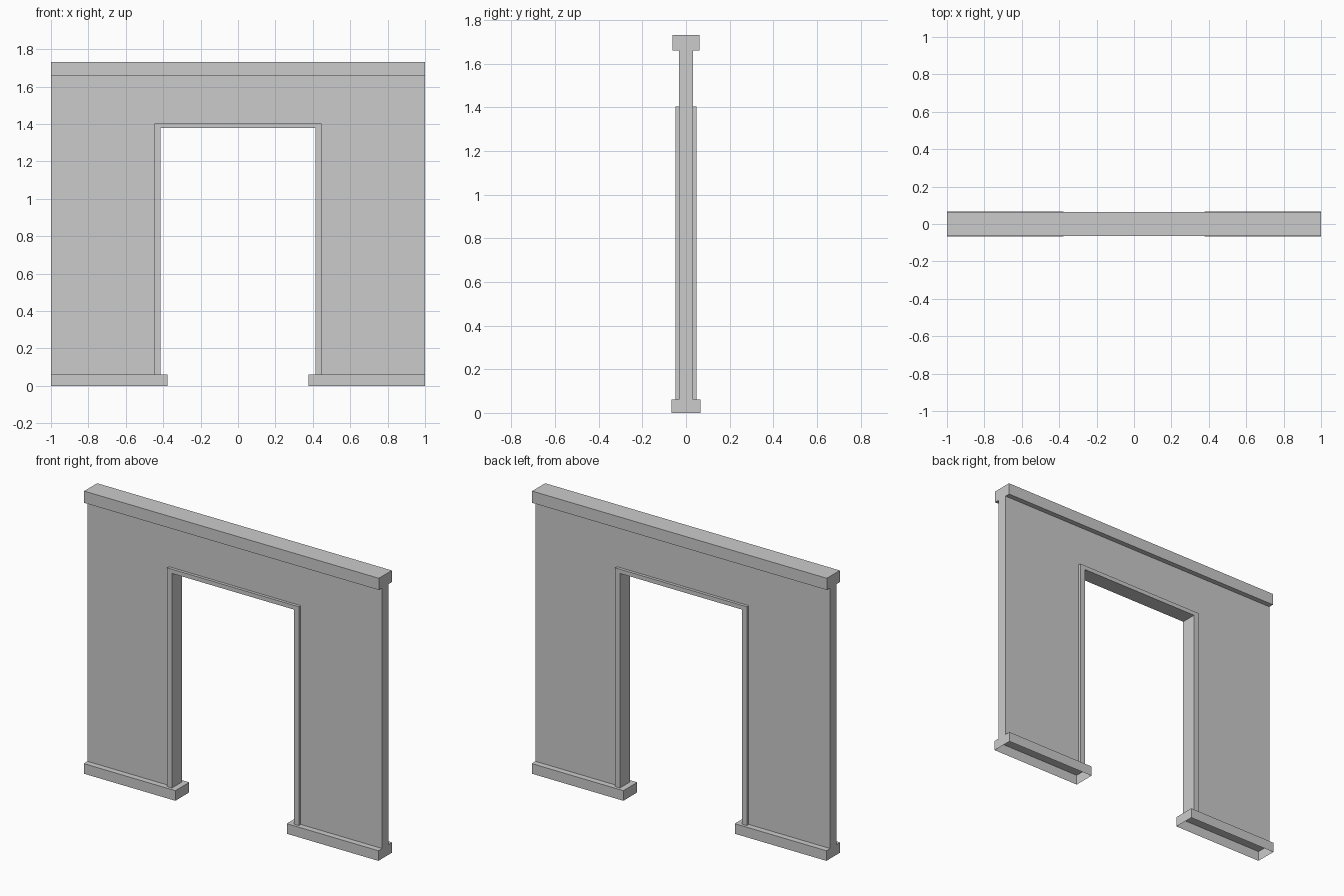
import bpy, bmesh

if "Cube" in bpy.data.objects:
    bpy.data.objects.remove(bpy.data.objects["Cube"])


def prism(name, profile, depth):
    """Extrude an x-z outline symmetrically along y."""
    bm = bmesh.new()
    face = bm.faces.new([bm.verts.new((x, -depth, z)) for x, z in profile])
    result = bmesh.ops.extrude_face_region(bm, geom=[face])
    moved = [v for v in result["geom"] if isinstance(v, bmesh.types.BMVert)]
    bmesh.ops.translate(bm, verts=moved, vec=(0, 2 * depth, 0))
    bmesh.ops.recalc_face_normals(bm, faces=bm.faces)
    return finish(name, bm)


def box(name, x0, x1, depth, z0, z1, open_bottom=False):
    bm = bmesh.new()
    bmesh.ops.create_cube(bm, size=1)
    for v in bm.verts:
        v.co.x = x0 if v.co.x < 0 else x1
        v.co.y *= 2 * depth
        v.co.z = z0 if v.co.z < 0 else z1
    bm.normal_update()
    if open_bottom:
        under = [f for f in bm.faces if f.normal.z < -0.9]
        bmesh.ops.delete(bm, geom=under, context="FACES")
    return finish(name, bm)


def finish(name, bm):
    mesh = bpy.data.meshes.new(name)
    bm.to_mesh(mesh)
    bm.free()
    obj = bpy.data.objects.new(name, mesh)
    bpy.context.collection.objects.link(obj)
    return obj


def arch(outer_x, outer_z, inner_x, inner_z, bottom):
    """Outline of an upside-down U."""
    return [(-outer_x, bottom), (-outer_x, outer_z), (outer_x, outer_z),
            (outer_x, bottom), (inner_x, bottom), (inner_x, inner_z),
            (-inner_x, inner_z), (-inner_x, bottom)]


BASE_TOP = 0.062

# Wall panel with doorway, and the trim lining the doorway
prism("wall", arch(1.0, 1.66, 0.447, 1.404, BASE_TOP), 0.031)
prism("door_frame", arch(0.447, 1.404, 0.414, 1.378, BASE_TOP), 0.049)

# Cap rail along the top
box("top_rail", -1.0, 1.0, 0.063, 1.66, 1.732)

# Skirting blocks, hollow underneath
box("left_skirting", -1.0, -0.378, 0.067, 0, BASE_TOP, open_bottom=True)
box("right_skirting", 0.378, 1.0, 0.067, 0, BASE_TOP, open_bottom=True)
